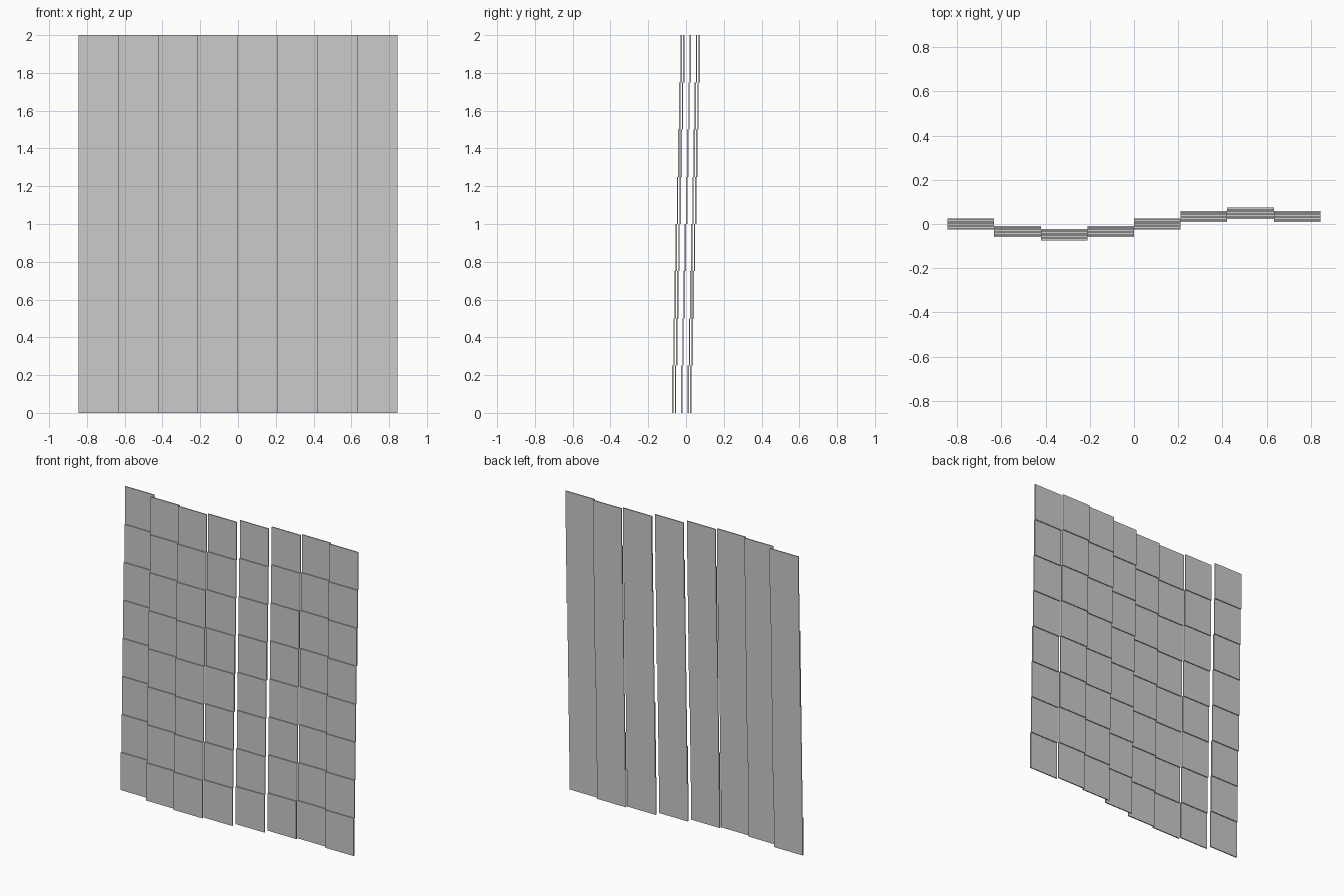
import bpy, math

if "Cube" in bpy.data.objects:
    bpy.data.objects.remove(bpy.data.objects["Cube"])

COLS, ROWS = 8, 8
WIDTH, HEIGHT, THICK = 0.211, 0.25, 0.007   # one tile
WAVE = 0.048                                # depth of the sideways wave
STEP = 0.0063                               # each row sits this much further back

grey = bpy.data.materials.new("light grey")
grey.diffuse_color = (0.6, 0.6, 0.6, 1)
grey.use_nodes = True
grey.node_tree.nodes["Principled BSDF"].inputs["Base Color"].default_value = grey.diffuse_color


def add_tile(name, x, y, z):
    bpy.ops.mesh.primitive_cube_add(size=1, location=(x, y, z))
    tile = bpy.context.object
    tile.name = name
    tile.scale = (WIDTH, THICK, HEIGHT)
    bpy.ops.object.transform_apply(location=False, rotation=False, scale=True)
    tile.data.materials.append(grey)


# Wall of flat tiles: columns follow a sine wave, rows step backwards going up
for c in range(COLS):
    for r in range(ROWS):
        add_tile(f"wall_tile_{c + 1}_{r + 1}",
                 (c - (COLS - 1) / 2) * WIDTH,
                 -WAVE * math.sin(math.pi * c / 4) + (r - (ROWS - 1) / 2) * STEP,
                 (r + 0.5) * HEIGHT)
